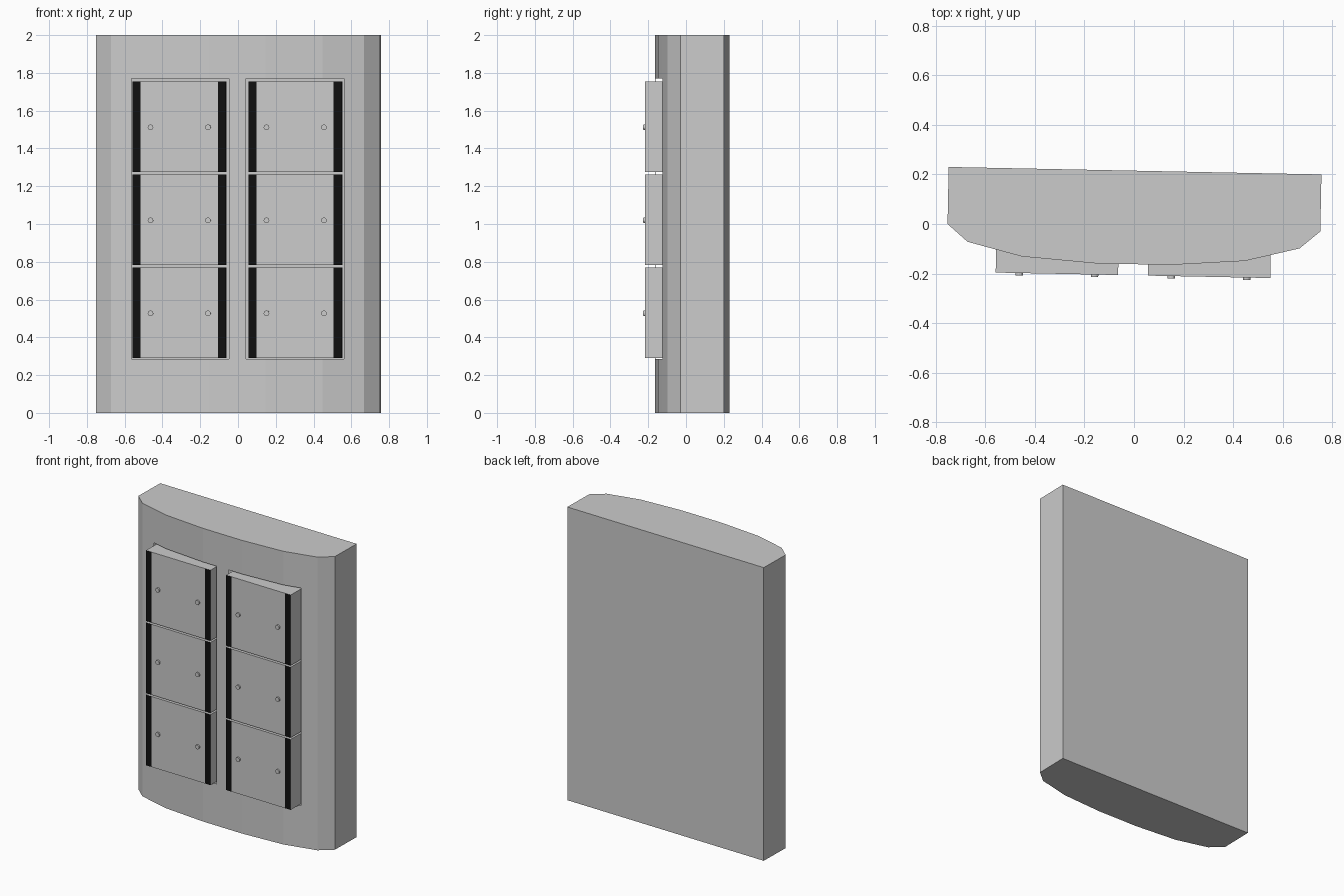
import bpy, bmesh
from mathutils import Matrix, Vector

if "Cube" in bpy.data.objects:
    bpy.data.objects.remove(bpy.data.objects["Cube"])

TILT = Matrix.Rotation(-0.02, 4, 'Z')   # the whole unit is turned slightly


def finish(name, bm, mats=()):
    bmesh.ops.recalc_face_normals(bm, faces=bm.faces)
    bm.transform(TILT)
    me = bpy.data.meshes.new(name)
    bm.to_mesh(me)
    bm.free()
    for m in mats:
        me.materials.append(m)
    ob = bpy.data.objects.new(name, me)
    bpy.context.collection.objects.link(ob)
    return ob


grey = bpy.data.materials.new("panel_grey")
grey.diffuse_color = (0.6, 0.6, 0.6, 1)
grey.use_nodes = True
grey.node_tree.nodes["Principled BSDF"].inputs["Base Color"].default_value = grey.diffuse_color
black = bpy.data.materials.new("strip_black")
black.diffuse_color = (0.005, 0.005, 0.005, 1)
black.use_nodes = True
black.node_tree.nodes["Principled BSDF"].inputs["Base Color"].default_value = black.diffuse_color

# Bowed cabinet shell with two open front bays
half = [(0.045, -0.162), (0.15, -0.162), (0.45, -0.14), (0.5625, -0.112),
        (0.67, -0.085), (0.752, -0.015), (0.752, 0.215)]
outline = [(-x, y) for x, y in reversed(half)] + half
levels = [0, 0.285, 1.77, 2]
bm = bmesh.new()
rings = [[bm.verts.new((x, y, z)) for x, y in outline] for z in levels]
n = len(outline)
for r in range(3):
    for i in range(n):
        j = (i + 1) % n
        mid = abs(outline[i][0] + outline[j][0]) / 2
        on_front = outline[i][1] < -0.05 and outline[j][1] < -0.05
        if r == 1 and on_front and 0.045 < mid < 0.5625:
            continue
        bm.faces.new((rings[r][i], rings[r][j], rings[r + 1][j], rings[r + 1][i]))
bm.faces.new(rings[0])
bm.faces.new(rings[-1])
finish("cabinet_body", bm)


# Box panel with black strips down both front edges
def panel(name, cx, cz):
    w, y0, y1, h = 0.494, -0.207, -0.07, 0.481
    bm = bmesh.new()
    bmesh.ops.create_cube(bm, size=1)
    bm.transform(Matrix.Diagonal((w, y1 - y0, h, 1)))
    for sx in (-0.204, 0.204):
        bmesh.ops.bisect_plane(bm, geom=bm.verts[:] + bm.edges[:] + bm.faces[:],
                               plane_co=(sx, 0, 0), plane_no=(1, 0, 0))
    bm.normal_update()
    for f in bm.faces:
        if f.normal.y < -0.9 and abs(f.calc_center_median().x) > 0.204:
            f.material_index = 1
    bm.transform(Matrix.Translation((cx, (y0 + y1) / 2, cz)))
    finish(name, bm, (grey, black))


# Small round knob
def knob(name, x, z):
    bm = bmesh.new()
    bmesh.ops.create_cone(bm, cap_ends=True, segments=12, radius1=0.015,
                          radius2=0.015, depth=0.02)
    bm.transform(Matrix.Translation((x, -0.207, z)) @ Matrix.Rotation(1.5707963, 4, 'X'))
    finish(name, bm)


for side, cx in (("left", -0.307), ("right", 0.307)):
    for row in range(3):
        cz = 0.53 + row * 0.4925
        panel(f"panel_{side}_{row + 1}", cx, cz)
        for k, dx in enumerate((-0.152, 0.152)):
            knob(f"knob_{side}_{row + 1}_{k + 1}", cx + dx, cz - 0.003)
